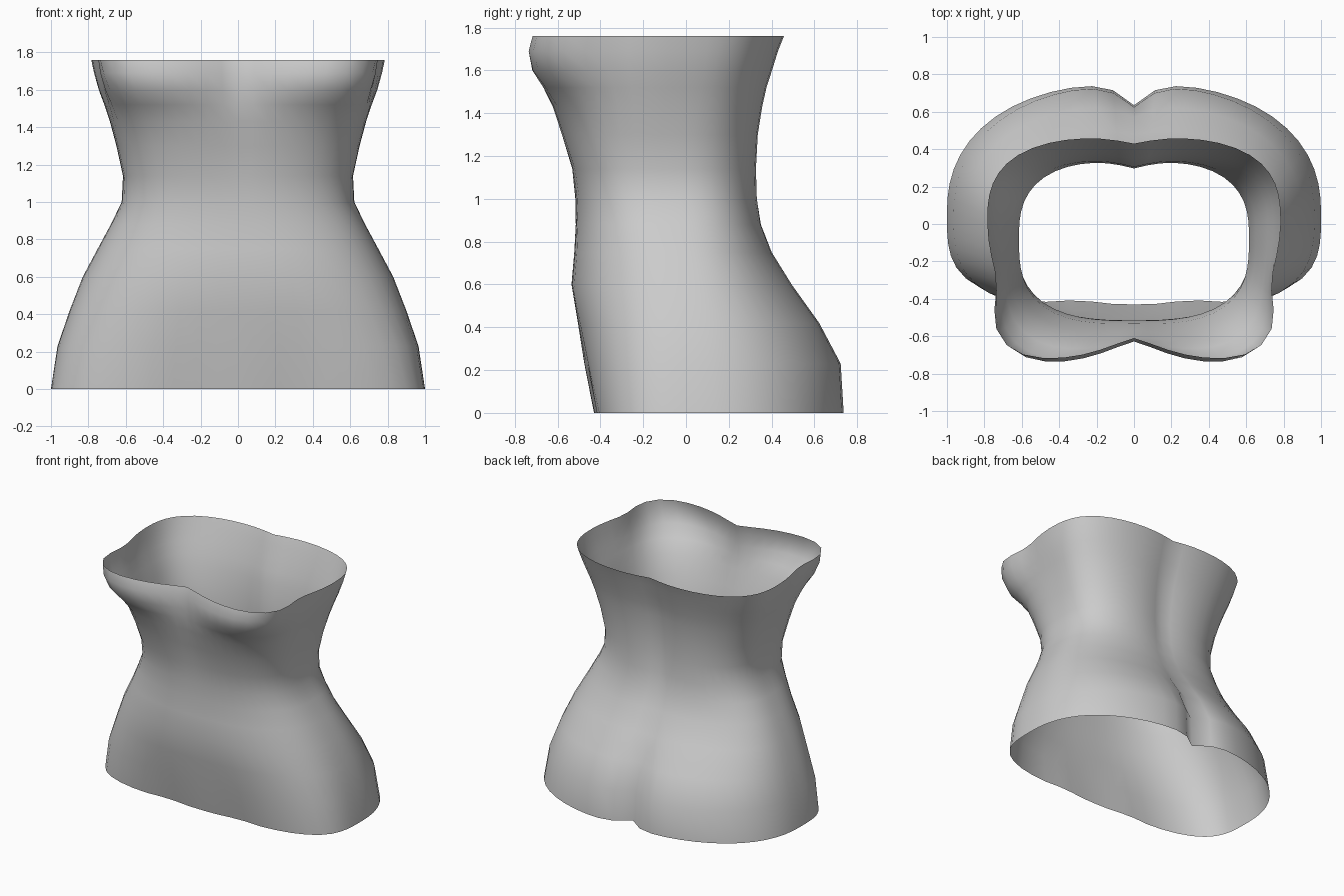
import bpy
import bmesh
from math import sin, cos, pi, exp

if "Cube" in bpy.data.objects:
    bpy.data.objects.remove(bpy.data.objects["Cube"], do_unlink=True)

SEGMENTS = 56

# Body sections from hips to chest:
# height, half width, back, front, back groove, front hollow, back roundness, front roundness
SECTIONS = [
    (0, 1.0, .755, -.43, .12, 0, 2.3, 3.5),
    (.23, .965, .745, -.475, .12, 0, 2.25, 3.1),
    (.42, .9, .64, -.505, .07, 0, 2.3, 2.8),
    (.6, .83, .505, -.535, .025, 0, 2.3, 2.6),
    (.75, .75, .41, -.522, .02, 0, 2.4, 2.6),
    (.88, .68, .36, -.515, .025, 0, 2.6, 2.7),
    (1, .622, .345, -.517, .035, 0, 2.7, 2.8),
    (1.14, .615, .342, -.54, .045, .01, 2.8, 2.9),
    (1.3, .65, .35, -.6, .045, .03, 2.8, 3),
    (1.43, .685, .37, -.645, .045, .04, 2.8, 3.2),
    (1.52, .715, .39, -.695, .045, .07, 2.8, 3.7),
    (1.6, .745, .415, -.755, .04, .13, 2.8, 4.2),
    (1.69, .77, .442, -.768, .04, .14, 2.9, 4.7),
    (1.76, .785, .47, -.745, .04, .135, 2.9, 5),
]


def section_point(angle, z, width, back, front, groove, hollow, back_n, front_n):
    """Point on one rounded body section, measured from the middle of the back."""
    s, c = sin(angle), cos(angle)
    n = back_n if c > 0 else front_n
    radius = (abs(s) ** n + abs(c) ** n) ** (-1 / n)
    # widest line of the section, further forward at the waist
    middle = .06 * max(0, 1 - z) - .08 * exp(-((z - 1.1) / .35) ** 2)
    x = width * s * radius
    if c > 0:
        # spine and seat groove
        y = middle + (back - middle) * c * radius
        y -= groove * exp(-(abs(x) / (.1 + .03 * z)) ** 1.2) * c
    else:
        # hollow between the breasts, and the creases above the thighs
        y = middle - (front - middle) * c * radius
        crease = .02 * max(0, 1 - z / .4)
        y += hollow * exp(-(abs(x) / .26) ** 1.3)
        y += crease * exp(-((abs(x) - .3) / .13) ** 2)
        # tuck beneath the arms
        tuck = .06 * max(0, (z - 1.4) / .36)
        x *= 1 - tuck * exp(-((y + .32) / .17) ** 2)
    return x, y, z


# Torso: one open shell lofted through the sections
bm = bmesh.new()
rings = [
    [bm.verts.new(section_point(2 * pi * i / SEGMENTS, *section)) for i in range(SEGMENTS)]
    for section in SECTIONS
]
for lower, upper in zip(rings, rings[1:]):
    for i in range(SEGMENTS):
        j = (i + 1) % SEGMENTS
        face = bm.faces.new((lower[i], upper[i], upper[j], lower[j]))
        face.smooth = True

mesh = bpy.data.meshes.new("torso")
bm.to_mesh(mesh)
bm.free()
torso = bpy.data.objects.new("torso", mesh)
bpy.context.collection.objects.link(torso)

# Plain grey surface
grey = bpy.data.materials.new("plain grey")
grey.use_nodes = True
colour = (.6, .6, .6, 1)
grey.diffuse_color = colour
shader = next(n for n in grey.node_tree.nodes if n.type == "BSDF_PRINCIPLED")
shader.inputs["Base Color"].default_value = colour
mesh.materials.append(grey)
